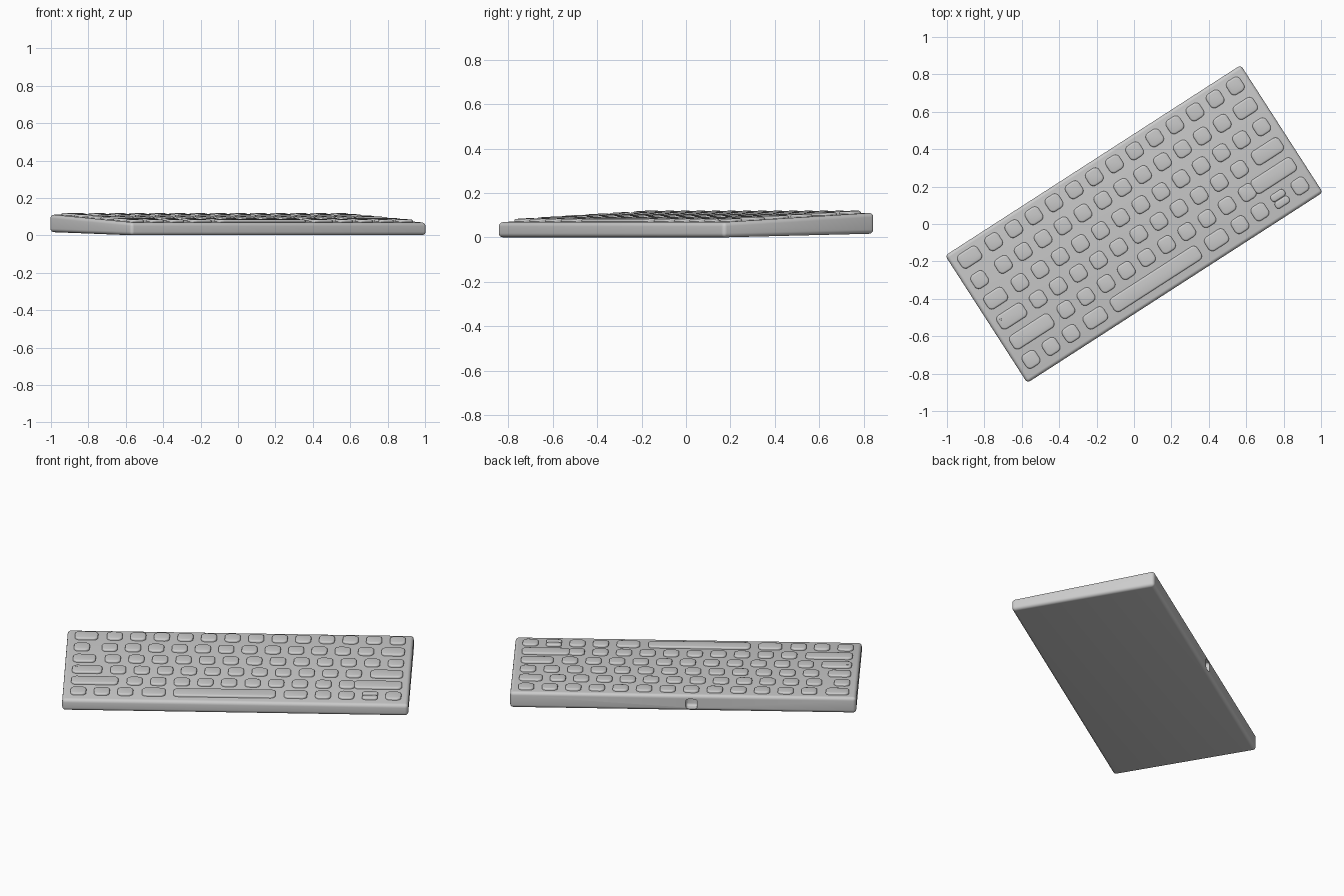
import bpy, bmesh, math
from mathutils import Matrix, Vector

if "Cube" in bpy.data.objects:
    bpy.data.objects.remove(bpy.data.objects["Cube"])

TURN = Matrix.Rotation(math.radians(32.8), 4, 'Z')
W, D = 1.88, 0.81            # case width and depth
FRONT_TOP, BACK_TOP, BACK_LIFT = 0.068, 0.111, 0.017
TILT = math.atan((BACK_TOP - FRONT_TOP) / D)
KEY, GAP = 0.085, 0.043


def deck(v):
    return FRONT_TOP + (v + D / 2) / D * (BACK_TOP - FRONT_TOP)


def make(name, bm, matrix):
    bmesh.ops.recalc_face_normals(bm, faces=bm.faces)
    mesh = bpy.data.meshes.new(name)
    bm.to_mesh(mesh)
    bm.free()
    ob = bpy.data.objects.new(name, mesh)
    bpy.context.collection.objects.link(ob)
    ob.matrix_world = matrix
    return ob


def smooth(ob, angle=35):
    bpy.ops.object.select_all(action='DESELECT')
    bpy.context.view_layer.objects.active = ob
    ob.select_set(True)
    bpy.ops.object.shade_smooth_by_angle(angle=math.radians(angle))


def rounded_box(center, size, radius, segments):
    bm = bmesh.new()
    bmesh.ops.create_cube(bm, size=1)
    for vert in bm.verts:
        vert.co = Vector(center) + Vector(a * b for a, b in zip(vert.co, size))
    bmesh.ops.bevel(bm, geom=bm.edges[:], offset=radius, segments=segments,
                    profile=0.5, affect='EDGES')
    return bm


# wedge-shaped case with rounded edges
bm = bmesh.new()
bmesh.ops.create_cube(bm, size=1)
for vert in bm.verts:
    back, top = vert.co.y > 0, vert.co.z > 0
    z = (BACK_TOP if back else FRONT_TOP) if top else (BACK_LIFT if back else 0)
    vert.co = (vert.co.x * W, vert.co.y * D, z)
bmesh.ops.bevel(bm, geom=bm.edges[:], offset=0.019, segments=5,
                profile=0.5, affect='EDGES')
case = make("case", bm, TURN)

# cable port cut into the back wall
cutter = make("port_cutter", rounded_box((-0.045, D / 2, 0.058), (0.062, 0.09, 0.058), 0.014, 4), TURN)
cutter.hide_render = True
mod = case.modifiers.new("port", 'BOOLEAN')
mod.operation = 'DIFFERENCE'
mod.solver = 'EXACT'
mod.object = cutter
smooth(case)
bpy.ops.object.modifier_apply(modifier=mod.name)
bpy.data.objects.remove(cutter)
smooth(case)


def outline(w, h, r, n=5):
    pts = []
    for i, (sx, sy) in enumerate(((1, 1), (-1, 1), (-1, -1), (1, -1))):
        for k in range(n + 1):
            a = math.pi / 2 * (i + k / n)
            pts.append((sx * (w / 2 - r) + r * math.cos(a),
                        sy * (h / 2 - r) + r * math.sin(a)))
    return pts


def key(name, u, v, w=KEY, h=KEY):
    """Keycap: stacked rounded outlines with a softened top rim."""
    bm = bmesh.new()
    rad = min(0.026, h * 0.42)
    rings = []
    for inset, z in ((0, -0.008), (0, 0.005), (0.0015, 0.0085), (0.005, 0.011), (0.010, 0.012)):
        rings.append([bm.verts.new((x, y, z)) for x, y in
                      outline(w - 2 * inset, h - 2 * inset, max(rad - inset, 0.004))])
    n = len(rings[0])
    for lo, hi in zip(rings, rings[1:]):
        for i in range(n):
            bm.faces.new((lo[i], lo[(i + 1) % n], hi[(i + 1) % n], hi[i]))
    bm.faces.new(rings[-1])
    bm.faces.new(rings[0][::-1])
    place = TURN @ Matrix.Translation((u, v, deck(v))) @ Matrix.Rotation(TILT, 4, 'X')
    smooth(make(name, bm, place), 50)


def run(name, v, first, last, count):
    for i in range(count):
        key(f"{name}_{i + 1}", first + (last - first) * i / (count - 1), v)


def span(name, v, left, right):
    key(name, (left + right) / 2, v, right - left)


EDGE = 0.898
V = [0.327, 0.197, 0.067, -0.060, -0.187, -0.310]

# function row
span("escape_key", V[0], -EDGE, -0.772)
run("function_key", V[0], -0.682, 0.855, 13)
# number row
key("corner_key", -0.855, V[1])
run("number_key", V[1], -0.704, 0.688, 12)
span("delete_key", V[1], 0.772, EDGE)
# upper letter row
span("tab_key", V[2], -EDGE, -0.775)
run("upper_letter_key", V[2], -0.682, 0.855, 13)
# home row
span("caps_key", V[3], -EDGE, -0.735)
run("home_letter_key", V[3], -0.648, 0.632, 11)
span("return_key", V[3], 0.722, EDGE)
# lower letter row
span("left_shift_key", V[4], -EDGE, -0.643)
run("lower_letter_key", V[4], -0.554, 0.600, 10)
span("right_shift_key", V[4], 0.638, EDGE)
# bottom row
run("left_modifier_key", V[5], -0.855, -0.600, 3)
span("left_wide_modifier", V[5], -0.510, -0.382)
span("space_bar", V[5], -0.338, 0.216)
span("right_wide_modifier", V[5], 0.262, 0.388)
run("right_modifier_key", V[5], 0.474, 0.601, 2)
for name, side in (("up_key", 1), ("down_key", -1)):
    key(name, 0.729, V[5] + side * 0.0215, KEY, 0.041)
key("right_arrow_key", 0.856, V[5])

# small indicator lamp on the caps key
bm = bmesh.new()
bmesh.ops.create_cone(bm, cap_ends=True, segments=16, radius1=0.006, radius2=0.005, depth=0.006)
smooth(make("indicator_lamp", bm, TURN @ Matrix.Translation((-0.876, -0.043, deck(-0.043) + 0.0115))
            @ Matrix.Rotation(TILT, 4, 'X')))
